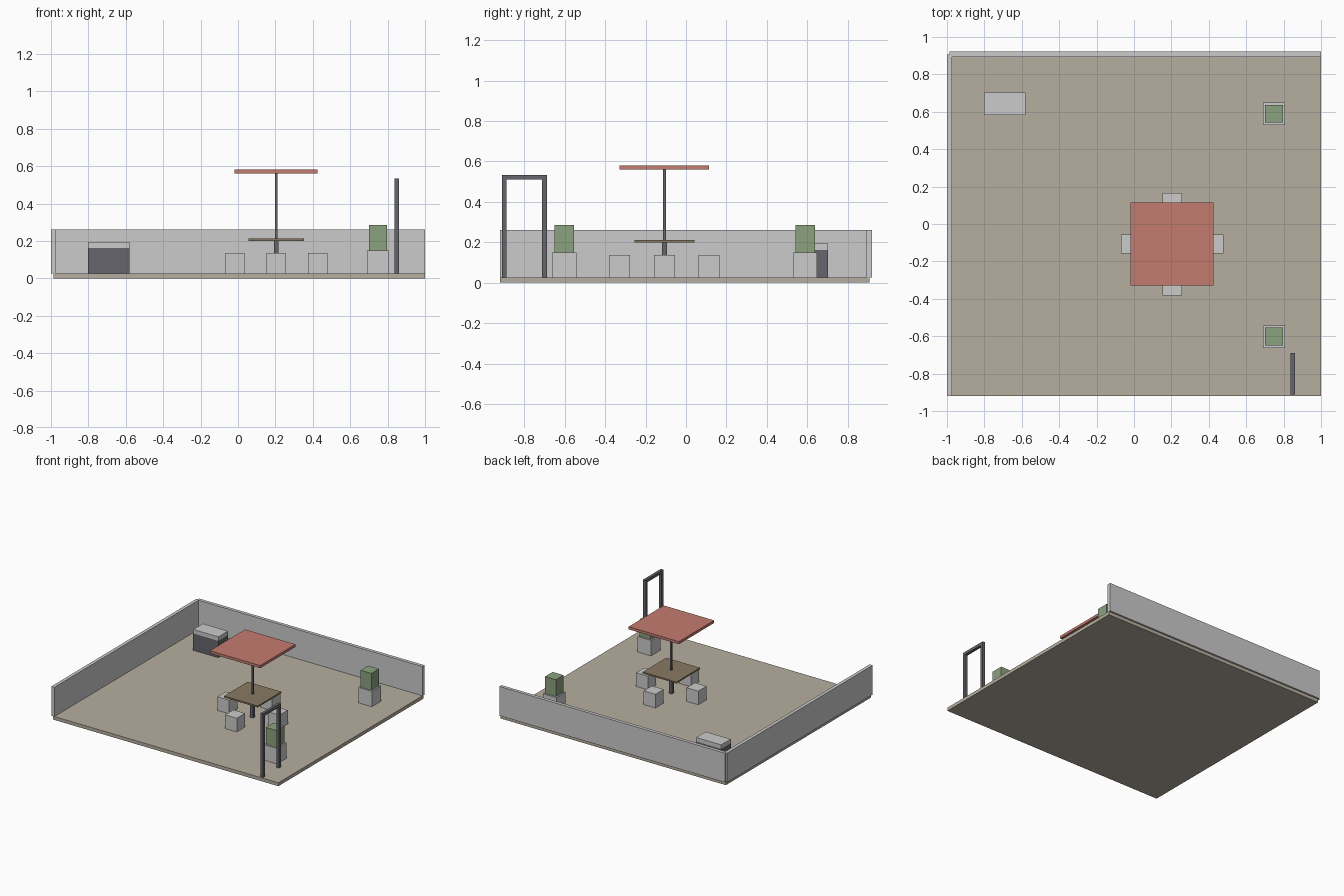
import bpy

if "Cube" in bpy.data.objects:
    bpy.data.objects.remove(bpy.data.objects["Cube"])


def material(name, r, g, b):
    m = bpy.data.materials.new(name)
    m.diffuse_color = (r, g, b, 1)
    m.use_nodes = True
    m.node_tree.nodes["Principled BSDF"].inputs["Base Color"].default_value = m.diffuse_color
    return m


RED = material("canopy_red", 0.55, 0.20, 0.16)
WOOD = material("wood", 0.25, 0.19, 0.12)
GREEN = material("leaf_green", 0.26, 0.36, 0.21)
PAVING = material("paving", 0.47, 0.42, 0.35)
DARK = material("dark_metal", 0.13, 0.13, 0.15)


def box(name, x, y, z0, z1, sx, sy, mat=None):
    """Box centred on x, y and spanning z0 to z1."""
    bpy.ops.mesh.primitive_cube_add(size=1, location=(x, y, (z0 + z1) / 2))
    ob = bpy.context.object
    ob.name = name
    ob.scale = (sx, sy, z1 - z0)
    if mat:
        ob.data.materials.append(mat)
    return ob


CX, CY = 0.0065, -0.0065      # terrace centre
W, D = 1.987, 1.828           # terrace size
F = 0.027                     # floor top
T = 0.027                     # wall thickness

# Floor and two low walls centred on its edges
box("floor", CX, CY, 0, F, W, D, PAVING)
box("back_wall", CX, CY + D / 2, F, 0.26, W, T)
box("left_wall", CX - W / 2, CY, F, 0.26, T, D)

# Table with parasol
TX, TY = 0.204, -0.107
box("table_leg", TX, TY, F, 0.20, 0.025, 0.025, DARK)
box("table_top", TX, TY, 0.20, 0.212, 0.297, 0.297, WOOD)
box("parasol_pole", TX, TY, 0.212, 0.56, 0.014, 0.014, DARK)
box("parasol_canopy", TX, TY, 0.56, 0.581, 0.443, 0.443, RED)

# Four stools around the table
for i, (dx, dy) in enumerate([(1, 0), (-1, 0), (0, 1), (0, -1)]):
    box(f"stool_{i + 1}", TX + dx * 0.222, TY + dy * 0.222, F, 0.136, 0.104, 0.104)

# Planters with shrubs
for side, s in (("front", -1), ("back", 1)):
    py = CY + s * 0.596
    box(f"{side}_planter", 0.748, py, F, 0.15, 0.119, 0.119)
    box(f"{side}_shrub", 0.748, py, 0.15, 0.285, 0.096, 0.096, GREEN)

# Storage chest with lid
box("chest_body", -0.691, 0.642, F, 0.161, 0.222, 0.121, DARK)
box("chest_lid", -0.691, 0.642, 0.161, 0.193, 0.222, 0.121)

# Gate frame
GX, GY = 0.848, -0.80
for side, s in (("front", -1), ("back", 1)):
    box(f"gate_{side}_post", GX, GY + s * 0.099, F, 0.511, 0.023, 0.024, DARK)
box("gate_beam", GX, GY, 0.511, 0.534, 0.023, 0.222, DARK)
